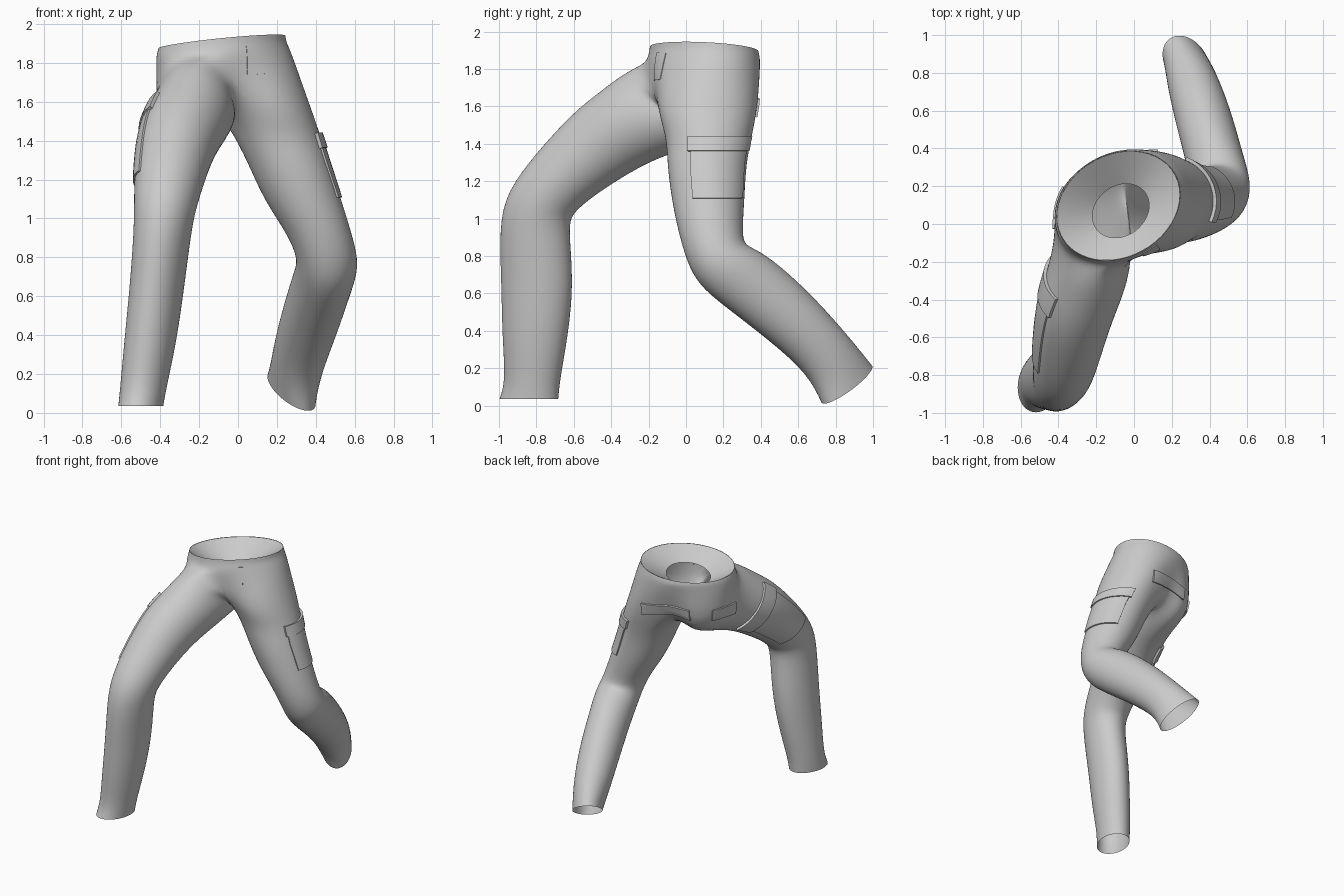
import bpy, bmesh
from math import sin, cos, radians
from mathutils import Vector

cube = bpy.data.objects.get("Cube")
if cube:
    bpy.data.objects.remove(cube, do_unlink=True)

cloth = bpy.data.materials.new("grey cloth")
cloth.use_nodes = True
GREY = (0.6, 0.6, 0.6, 1)
cloth.diffuse_color = GREY
cloth.node_tree.nodes["Principled BSDF"].inputs["Base Color"].default_value = GREY

# Cross-sections: centre x, y, z, half width, half depth, pitch, yaw
STRIDE_BACK = [
    (.14, .11, 1.60, .225, .275, 0, 0),
    (.195, .125, 1.44, .225, .228, 0, 0),
    (.255, .11, 1.30, .21, .212, 0, 0),
    (.33, .118, 1.10, .20, .195, 0, 0),
    (.41, .13, .94, .17, .172, 2, 0),
    (.455, .155, .82, .157, .16, 15, 4),
    (.46, .215, .745, .158, .18, 33, 8),
    (.425, .35, .645, .152, .188, 36, 14),
    (.365, .575, .455, .15, .168, 39, 16),
    (.305, .765, .265, .135, .15, 43, 22),
    (.275, .86, .115, .11, .182, 35, 35),
]
STRIDE_FRONT = [
    (-.205, .03, 1.65, .215, .33, -30, 0),
    (-.215, -.13, 1.58, .21, .285, -42, -6),
    (-.25, -.29, 1.51, .215, .24, -46, -11),
    (-.31, -.45, 1.41, .205, .222, -47, -14),
    (-.35, -.65, 1.235, .183, .192, -37, -14),
    (-.372, -.78, 1.09, .163, .187, -19, -14),
    (-.385, -.815, .965, .147, .187, 0, -13),
    (-.415, -.793, .66, .138, .197, 0, -12),
    (-.45, -.807, .37, .133, .178, 0, -12),
    (-.487, -.82, .13, .118, .146, 0, -12),
    (-.50, -.84, .035, .113, .16, 0, -14),
]


def ring_point(ring, deg, grow=1.015):
    x, y, z, w, d, pitch, yaw = ring
    p, q, t = radians(pitch), radians(yaw), radians(deg)
    u = Vector((cos(q), sin(q), 0))
    v = Vector((-sin(q) * cos(p), cos(q) * cos(p), sin(p)))
    return Vector((x, y, z)) + grow * (u * w * cos(t) + v * d * sin(t))


def waist_ring(deg, x, y, z, w, d, roll=0.0):
    """Tilted oval, longest from front right to back left of the hips."""
    c, s = cos(radians(deg)), sin(radians(deg))
    return Vector((x + w * c, y + d * (.2 * c + .98 * s), z + roll * (c - .6 * s)))


def skin(bm, upper, lower):
    n = len(upper)
    for i in range(n):
        k = (i + 1) % n
        bm.faces.new((upper[i], lower[i], lower[k], upper[k]))


def finish(name, bm):
    mesh = bpy.data.meshes.new(name)
    bm.to_mesh(mesh)
    bm.free()
    mesh.materials.append(cloth)
    for f in mesh.polygons:
        f.use_smooth = True
    ob = bpy.data.objects.new(name, mesh)
    bpy.context.collection.objects.link(ob)
    return ob


# Trousers: waist rings that divide into two legs at the crotch
bm = bmesh.new()
turn = [-72 + 15 * i for i in range(24)]
waist = [(-.083, .097, 1.908, .33, .293, .033),
         (-.082, .098, 1.88, .335, .298, .022),
         (-.072, .093, 1.835, .355, .308, .01)]
rows = [[bm.verts.new(waist_ring(t, *w)) for t in turn] for w in waist]
for a, b in zip(rows, rows[1:]):
    skin(bm, a, b)

back_turn = [-110 + 20 * i for i in range(18)]
front_turn = [70 + 20 * i for i in range(18)]
back_pts = [ring_point(STRIDE_BACK[0], t) for t in back_turn]
front_pts = [ring_point(STRIDE_FRONT[0], t) for t in front_turn]

back_row = [bm.verts.new(p) for p in back_pts]
front_row = [None] * 18
for i in range(18):
    if 0 < i < 12:
        front_row[i] = bm.verts.new(front_pts[i])
    else:
        # Shared seam from the fly, under the crotch, to the seat
        other = 12 - i if i in (0, 12) else 30 - i
        seam = (front_pts[i] + back_pts[other]) / 2
        if i > 12:
            seam.z -= .15 * sin(radians(30 * (i - 12)))
        back_row[other].co = seam
        front_row[i] = back_row[other]

split = back_row[:12] + front_row[:12]
skin(bm, rows[-1], split)
for row, rings, angles in ((back_row, STRIDE_BACK, back_turn),
                           (front_row, STRIDE_FRONT, front_turn)):
    for ring in rings[1:]:
        new = [bm.verts.new(ring_point(ring, t)) for t in angles]
        skin(bm, row, new)
        row = new
trousers = finish("trousers", bm)
trousers.modifiers.new("smooth cloth", "SUBSURF").levels = 2
trousers.modifiers["smooth cloth"].render_levels = 2

# Funnel-shaped waist lining with an open middle
bm = bmesh.new()
steps = [-90 + 7.5 * i for i in range(48)]
rim = [bm.verts.new(waist_ring(t, -.083, .097, 1.906, .326, .289, .033)) for t in steps]
hole = [bm.verts.new(waist_ring(t, -.07, .07, 1.80, .15, .143, .035)) for t in steps]
skin(bm, hole, rim)
finish("waist_lining", bm)


def patch(name, point, thick, n=12):
    """Cloth panel laid on the trousers; point(a, b) with a down and b across."""
    bm = bmesh.new()
    grid = [[bm.verts.new(point(i / n, j / n)) for j in range(n + 1)]
            for i in range(n + 1)]
    for i in range(n):
        for j in range(n):
            bm.faces.new((grid[i][j], grid[i + 1][j],
                          grid[i + 1][j + 1], grid[i][j + 1]))
    ob = finish(name, bm)
    wrap = ob.modifiers.new("lay", "SHRINKWRAP")
    wrap.target = trousers
    wrap.wrap_mode = "ABOVE_SURFACE"
    wrap.offset = thick
    solid = ob.modifiers.new("thickness", "SOLIDIFY")
    solid.thickness = thick * 1.4
    bpy.ops.object.select_all(action="DESELECT")
    ob.select_set(True)
    bpy.context.view_layer.objects.active = ob
    for m in ("lay", "thickness"):
        bpy.ops.object.modifier_apply(modifier=m)
    bpy.ops.object.shade_smooth_by_angle(angle=radians(40))


def leg_panel(rings, s0, s1, t0, t1):
    def point(a, b):
        s = s0 + (s1 - s0) * a
        i = int(s)
        mix = [p + (q - p) * (s - i) for p, q in zip(rings[i], rings[i + 1])]
        return ring_point(mix, t0 + (t1 - t0) * b, 1.05)
    return point


def hip_panel(t0, t1, z0, z1):
    return lambda a, b: waist_ring(t0 + (t1 - t0) * b, -.08, .10,
                                   z0 + (z1 - z0) * a, .37, .31)


# Cargo pockets with flaps on the outer thighs
patch("left_cargo_pocket", leg_panel(STRIDE_BACK, 1.2, 2.95, -24, 66), .01)
patch("left_cargo_flap", leg_panel(STRIDE_BACK, 1.0, 1.55, -28, 70), .018)
patch("right_cargo_pocket", leg_panel(STRIDE_FRONT, 2.3, 4.4, 132, 226), .01)
patch("right_cargo_flap", leg_panel(STRIDE_FRONT, 2.0, 2.7, 128, 232), .018)

# Seat pocket flaps and the fly
patch("left_seat_flap", hip_panel(56, 118, 1.64, 1.54), .012)
patch("right_seat_flap", hip_panel(148, 192, 1.64, 1.54), .012)
patch("fly", hip_panel(-70, -56, 1.89, 1.74), .004)
